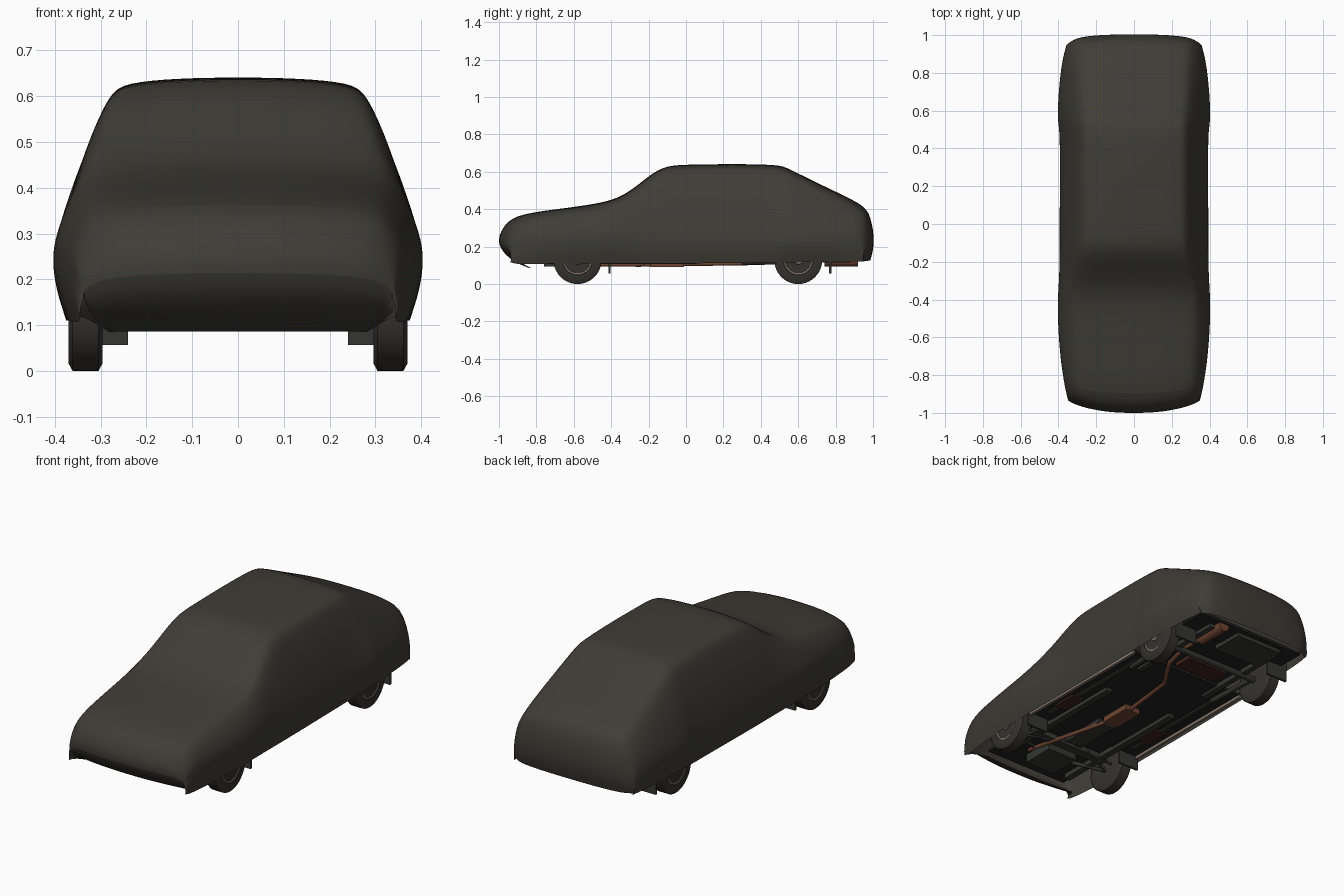
import bpy, bmesh, math
from mathutils import Vector

old = bpy.data.objects.get("Cube")
if old:
    bpy.data.objects.remove(old, do_unlink=True)


def material(name, color):
    m = bpy.data.materials.new(name)
    m.use_nodes = True
    m.diffuse_color = (*color, 1)
    bsdf = m.node_tree.nodes["Principled BSDF"]
    bsdf.inputs["Base Color"].default_value = (*color, 1)
    bsdf.inputs["Roughness"].default_value = 0.8
    return m


CLOTH = material("olive_cloth", (0.048, 0.046, 0.036))
RUBBER = material("tyre_rubber", (0.035, 0.033, 0.028))
RIM = material("rim_tan", (0.22, 0.165, 0.125))
RUST = material("exhaust_rust", (0.16, 0.06, 0.032))
FLOOR = material("underbody_black", (0.015, 0.016, 0.014))
STEEL = material("chassis_grey", (0.035, 0.037, 0.033))
RED = material("primer_red", (0.05, 0.016, 0.012))


def finish(name, bm, mat, smooth=True):
    bmesh.ops.recalc_face_normals(bm, faces=bm.faces)
    me = bpy.data.meshes.new(name)
    bm.to_mesh(me)
    bm.free()
    me.materials.append(mat)
    ob = bpy.data.objects.new(name, me)
    bpy.context.collection.objects.link(ob)
    if smooth:
        bpy.ops.object.select_all(action="DESELECT")
        ob.select_set(True)
        bpy.context.view_layer.objects.active = ob
        bpy.ops.object.shade_smooth_by_angle(angle=math.radians(40))
    return ob


def box(name, lo, hi, mat):
    bm = bmesh.new()
    bmesh.ops.create_cube(bm, size=1)
    for v in bm.verts:
        v.co = Vector([lo[i] + (v.co[i] + 0.5) * (hi[i] - lo[i]) for i in range(3)])
    return finish(name, bm, mat, False)


def lathe(name, profile, center, mat, side=1, steps=40):
    """Spin (x offset, radius) points about an x axis."""
    bm = bmesh.new()
    rings = []
    for dx, r in profile:
        rings.append([bm.verts.new((center[0] + side * dx,
                                    center[1] + r * math.cos(math.tau * i / steps),
                                    center[2] + r * math.sin(math.tau * i / steps)))
                      for i in range(steps)])
    for a, b in zip(rings, rings[1:]):
        for i in range(steps):
            j = (i + 1) % steps
            bm.faces.new((a[i], a[j], b[j], b[i]))
    bm.faces.new(rings[0])
    bm.faces.new(rings[-1])
    return finish(name, bm, mat)


def tube(name, points, radius, mat):
    cu = bpy.data.curves.new(name, "CURVE")
    cu.dimensions = "3D"
    cu.bevel_depth = radius
    cu.bevel_resolution = 3
    cu.use_fill_caps = True
    sp = cu.splines.new("POLY")
    sp.points.add(len(points) - 1)
    for p, co in zip(sp.points, points):
        p.co = (*co, 1)
    cu.materials.append(mat)
    ob = bpy.data.objects.new(name, cu)
    bpy.context.collection.objects.link(ob)
    return ob


# Fabric cover: y, hem z, top z, half widths at top, belt and hem
STATIONS = [
    (-0.84, .085, .086, .24, .27, .28),
    (-0.94, .115, .125, .29, .32, .33),
    (-1.018, .12, .215, .30, .335, .345),
    (-0.985, .11, .30, .31, .35, .345),
    (-0.925, .105, .37, .315, .365, .35),
    (-0.70, .11, .40, .32, .395, .37),
    (-0.45, .11, .432, .33, .41, .375),
    (-0.34, .11, .47, .325, .402, .375),
    (-0.25, .11, .535, .30, .397, .375),
    (-0.13, .11, .634, .275, .395, .375),
    (0.0, .11, .639, .27, .395, .375),
    (0.25, .113, .643, .27, .395, .375),
    (0.50, .115, .639, .268, .393, .375),
    (0.54, .115, .622, .272, .413, .375),
    (0.75, .12, .517, .285, .40, .37),
    (0.945, .12, .428, .29, .377, .36),
    (0.988, .12, .37, .30, .36, .35),
    (1.012, .12, .22, .305, .355, .35),
    (0.985, .12, .125, .30, .345, .35),
]


def bowed(y, x):
    k = min(1, max(0, (abs(y) - 0.75) / 0.25))
    u = abs(x) / 0.35
    return y + 0.07 * k * u ** 3 if y < 0 else y - 0.05 * k * u ** 6


def cover_section(y, hem, top, wt, wb, wh):
    h = top - hem
    zb = min(0.25, hem + 0.45 * h)
    ze = top - min(0.035, 0.25 * h)
    half = [(wh, hem), ((wh + wb) / 2 + 0.008, (hem + zb) / 2), (wb, zb)]
    for t in (0.33, 0.68):
        half.append((wb + (wt + 0.012 - wb) * t + 0.012, zb + (ze - zb) * t))
    half += [(wt + 0.012, ze), (wt - 0.025, ze + (top - ze) * 0.65),
             (wt * 0.5, ze + (top - ze) * 0.93), (0, top)]
    full = half + [(-x, z) for x, z in reversed(half[:-1])]
    return [(x, bowed(y, x), z) for x, z in full]


bm = bmesh.new()
rows = [[bm.verts.new(p) for p in cover_section(*s)] for s in STATIONS]
for a, b in zip(rows, rows[1:]):
    for i in range(len(a) - 1):
        bm.faces.new((a[i], a[i + 1], b[i + 1], b[i]))
cover = finish("fabric_cover", bm, CLOTH)
for p in cover.data.polygons:
    p.use_smooth = True
cover.modifiers.new("smooth_cloth", "SUBSURF").levels = 2
cover.modifiers["smooth_cloth"].render_levels = 2

# Wheels with pierced-look rims
R = 0.128
TYRE = [(-.037, .08), (-.037, .112), (-.028, R), (.028, R), (.037, .112), (.037, .08), (.03, .076)]
RIM_PROFILE = [(-.03, .03), (-.034, .078), (.034, .08), (.032, .07), (.018, .064),
               (.024, .04), (.024, .026), (.034, .022), (.034, .008)]
for end, wy in (("front", -0.58), ("rear", 0.60)):
    for label, s in (("left", 1), ("right", -1)):
        c = (s * 0.333, wy, R)
        lathe(f"{end}_{label}_tyre", TYRE, c, RUBBER, s)
        lathe(f"{end}_{label}_rim", RIM_PROFILE, c, RIM, s)
        for k in range(8):
            a = math.tau * k / 8
            hole = (c[0], wy + 0.052 * math.cos(a), R + 0.052 * math.sin(a))
            lathe(f"{end}_{label}_rim_hole_{k}", [(.019, .009), (.0245, .009)], hole, FLOOR, s, 10)
        # Mud flap behind each wheel
        fy = wy + 0.165
        box(f"{end}_{label}_mud_flap", (min(s * .24, s * .365), fy, 0.057),
            (max(s * .24, s * .365), fy + 0.012, 0.16), STEEL)

# Floor pan, sills and chassis rails
box("floor_pan", (-.355, -.40, .128), (.355, .42, .14), FLOOR)
box("centre_floor", (-.25, -.86, .14), (.25, .93, .15), FLOOR)
box("boot_floor", (-.33, .76, .135), (.33, .93, .147), FLOOR)
for s in (1, -1):
    def bar(name, x0, x1, y0, y1, z0, z1, mat):
        box(name, (min(s * x0, s * x1), y0, z0), (max(s * x0, s * x1), y1, z1), mat)
    bar("sill", .345, .36, -.40, .42, .112, .13, RIM)
    bar("chassis_rail", .19, .225, -.78, .05, .108, .135, STEEL)
    bar("floor_rib", .27, .29, -.34, .36, .12, .13, STEEL)
    bar("rear_rail", .20, .23, .30, .88, .115, .145, STEEL)
    bar("floor_patch", .24, .31, -.26, -.12, .117, .13, RED)
    # Suspension arms
    tube("trailing_arm", [(s * .27, .30, .118), (s * .28, .60, .118)], .014, STEEL)
    tube("front_arm", [(s * .10, -.50, .115), (s * .30, -.58, .105), (s * .12, -.64, .115)], .011, STEEL)
    tube("steering_rod", [(s * .02, -.50, .125), (s * .29, -.53, .12)], .007, STEEL)

# Axle, engine and tank parts
tube("rear_axle", [(-.31, .60, .118), (.31, .60, .118)], .017, STEEL)
box("front_crossmember", (-.24, -.55, .105), (.24, -.50, .135), STEEL)
box("engine_sump", (-.10, -.76, .095), (.08, -.58, .145), STEEL)
box("gearbox", (-.05, -.48, .105), (.05, -.22, .14), STEEL)
box("fuel_tank", (-.15, .45, .118), (.10, .56, .145), RED)
box("spare_wheel_well", (-.22, .72, .115), (.06, .90, .147), STEEL)

# Exhaust line
tube("exhaust_pipe", [(.11, -.70, .13), (.13, -.62, .105), (.04, -.25, .103), (0, -.1, .105),
                      (.02, .10, .108), (.04, .29, .11), (.15, .46, .115),
                      (.16, .58, .14), (.17, .72, .13), (.17, .80, .12)], .011, RUST)
box("centre_muffler", (-.045, -.19, .092), (.045, -.01, .122), RUST)
tube("rear_muffler", [(.17, .74, .125), (.17, .92, .125)], .032, RUST)
